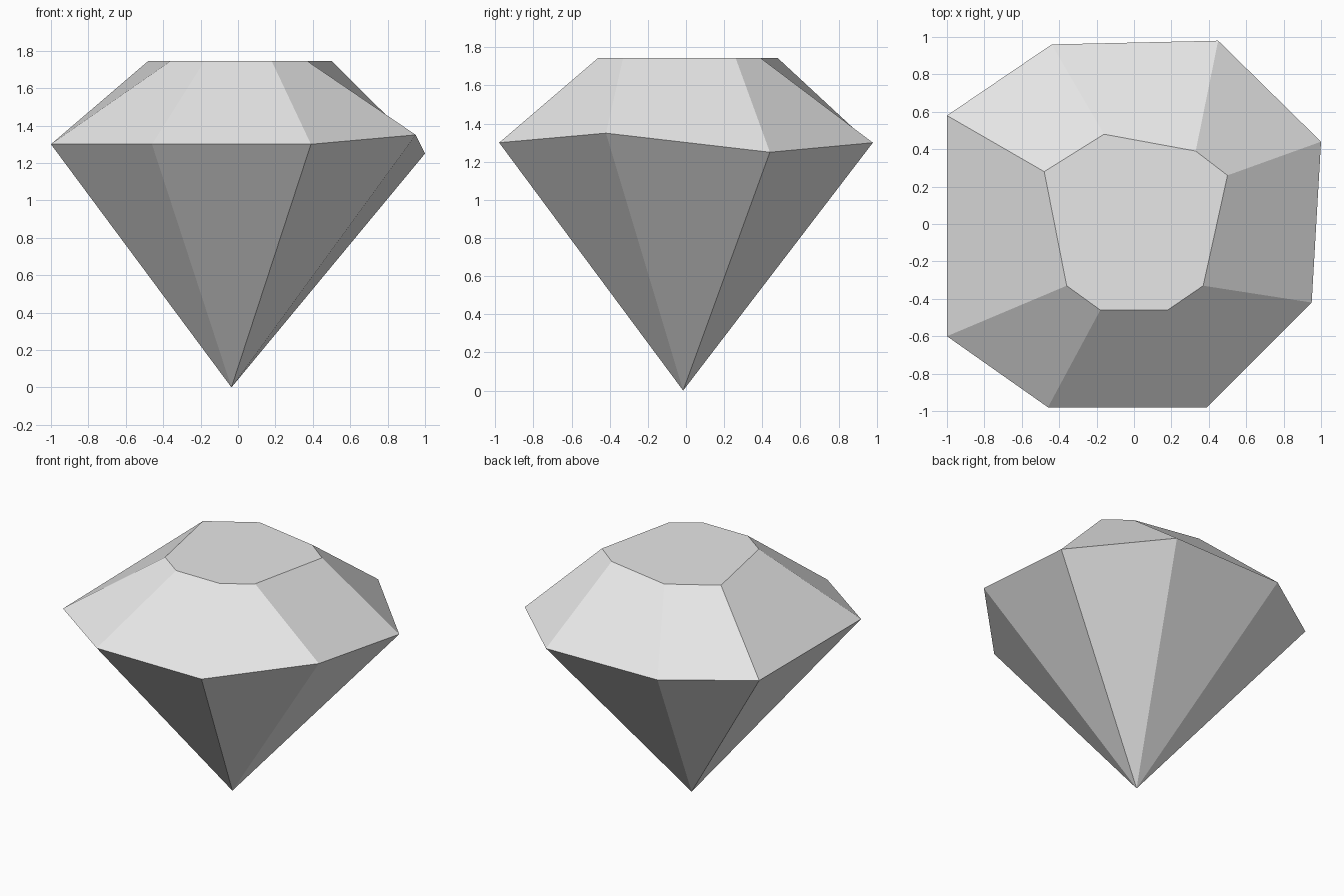
import bpy
import bmesh

if "Cube" in bpy.data.objects:
    bpy.data.objects.remove(bpy.data.objects["Cube"], do_unlink=True)

# Single grey stone colour
GREY = (0.8, 0.8, 0.8, 1.0)
stone = bpy.data.materials.new("stone_grey")
stone.use_nodes = True
stone.diffuse_color = GREY
stone.node_tree.nodes["Principled BSDF"].inputs["Base Color"].default_value = GREY

# Uneven eight-sided outlines, in matching order around the stone
girdle_outline = [(-1, .58, 1.3), (-.44, .96, 1.3), (.45, .98, 1.3), (1, .44, 1.25),
                  (.95, -.42, 1.35), (.39, -.98, 1.3), (-.46, -.98, 1.3), (-1, -.6, 1.3)]
table_outline = [(-.48, .28), (-.16, .48), (.33, .39), (.5, .26),
                 (.37, -.33), (.18, -.46), (-.18, -.46), (-.36, -.33)]
TABLE_HEIGHT = 1.745
TIP = (-.035, -.015, 0)

bm = bmesh.new()
girdle = [bm.verts.new(p) for p in girdle_outline]
table = [bm.verts.new((x, y, TABLE_HEIGHT)) for x, y in table_outline]
tip = bm.verts.new(TIP)

# Flat table, crown facets and pointed pavilion facets
bm.faces.new(table)
for i, corner in enumerate(girdle):
    j = (i + 1) % len(girdle)
    bm.faces.new((corner, girdle[j], table[j], table[i]))
    bm.faces.new((corner, tip, girdle[j]))
bmesh.ops.recalc_face_normals(bm, faces=bm.faces)

mesh = bpy.data.meshes.new("cut_gemstone")
bm.to_mesh(mesh)
bm.free()
mesh.materials.append(stone)
gem = bpy.data.objects.new("cut_gemstone", mesh)
bpy.context.collection.objects.link(gem)
